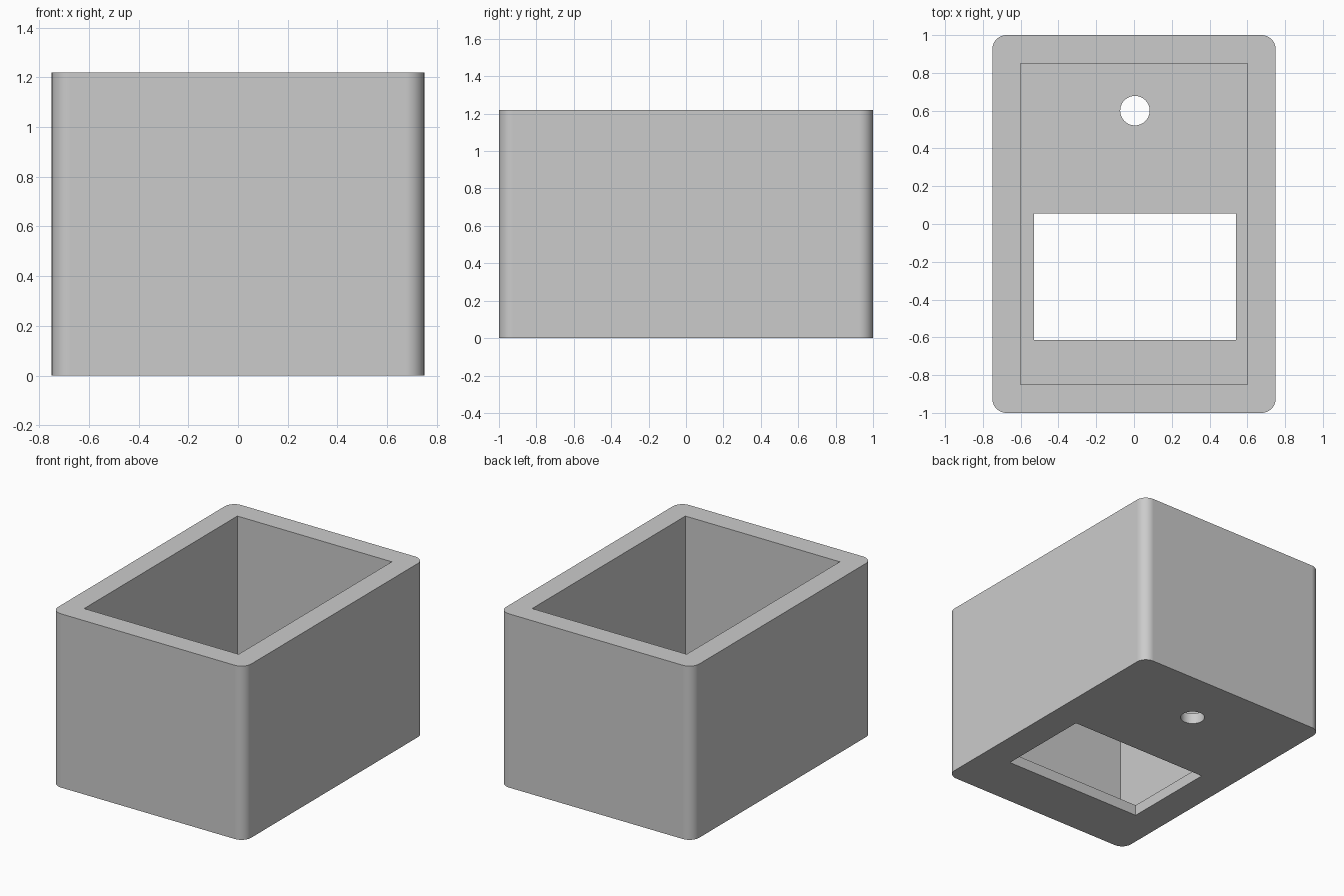
import bpy
import bmesh
from mathutils import Matrix, Vector

default_cube = bpy.data.objects.get("Cube")
if default_cube:
    bpy.data.objects.remove(default_cube, do_unlink=True)

WIDTH, DEPTH, HEIGHT = 1.5, 2.0, 1.22
WALL, FLOOR, CORNER = 0.15, 0.075, 0.075

# Single material
grey = bpy.data.materials.new("light grey")
grey.use_nodes = True
colour = (0.6, 0.6, 0.6, 1.0)
grey.diffuse_color = colour
grey.node_tree.nodes["Principled BSDF"].inputs["Base Color"].default_value = colour


def make_object(name, bm):
    mesh = bpy.data.meshes.new(name)
    bm.to_mesh(mesh)
    bm.free()
    mesh.materials.append(grey)
    obj = bpy.data.objects.new(name, mesh)
    bpy.context.collection.objects.link(obj)
    return obj


def make_block(name, low, high, corner=0):
    low, high = Vector(low), Vector(high)
    bm = bmesh.new()
    bmesh.ops.create_cube(bm, size=1, matrix=Matrix.Translation((low + high) / 2)
                          @ Matrix.Diagonal((high - low).to_4d()))
    if corner:
        upright = [e for e in bm.edges
                   if abs(e.verts[0].co.z - e.verts[1].co.z) > 0.1]
        bmesh.ops.bevel(bm, geom=upright, offset=corner, segments=10,
                        profile=0.5, affect='EDGES')
    return make_object(name, bm)


def make_cylinder(name, x, y, radius, length):
    bm = bmesh.new()
    bmesh.ops.create_cone(bm, cap_ends=True, segments=48, radius1=radius,
                          radius2=radius, depth=length,
                          matrix=Matrix.Translation((x, y, 0)))
    return make_object(name, bm)


# Rounded outer body
box = make_block("open_box", (-WIDTH / 2, -DEPTH / 2, 0),
                 (WIDTH / 2, DEPTH / 2, HEIGHT), CORNER)

# Cavity, floor window and round floor hole
cutters = [
    make_block("cavity_cutter", (-WIDTH / 2 + WALL, -DEPTH / 2 + WALL, FLOOR),
               (WIDTH / 2 - WALL, DEPTH / 2 - WALL, HEIGHT + 0.2)),
    make_block("window_cutter", (-0.53, -0.615, -0.2), (0.54, 0.055, 0.2)),
    make_cylinder("hole_cutter", 0.005, 0.6, 0.078, 0.4),
]

bpy.ops.object.select_all(action='DESELECT')
bpy.context.view_layer.objects.active = box
box.select_set(True)
for cutter in cutters:
    cutter.hide_render = True
    cut = box.modifiers.new(cutter.name, 'BOOLEAN')
    cut.operation = 'DIFFERENCE'
    cut.solver = 'EXACT'
    cut.object = cutter
    bpy.ops.object.modifier_apply(modifier=cut.name)
    bpy.data.objects.remove(cutter, do_unlink=True)

# Smooth corners, flat walls
bpy.ops.object.shade_smooth_by_angle(angle=0.5)
normals = box.modifiers.new("flat_walls", 'WEIGHTED_NORMAL')
normals.keep_sharp = True
